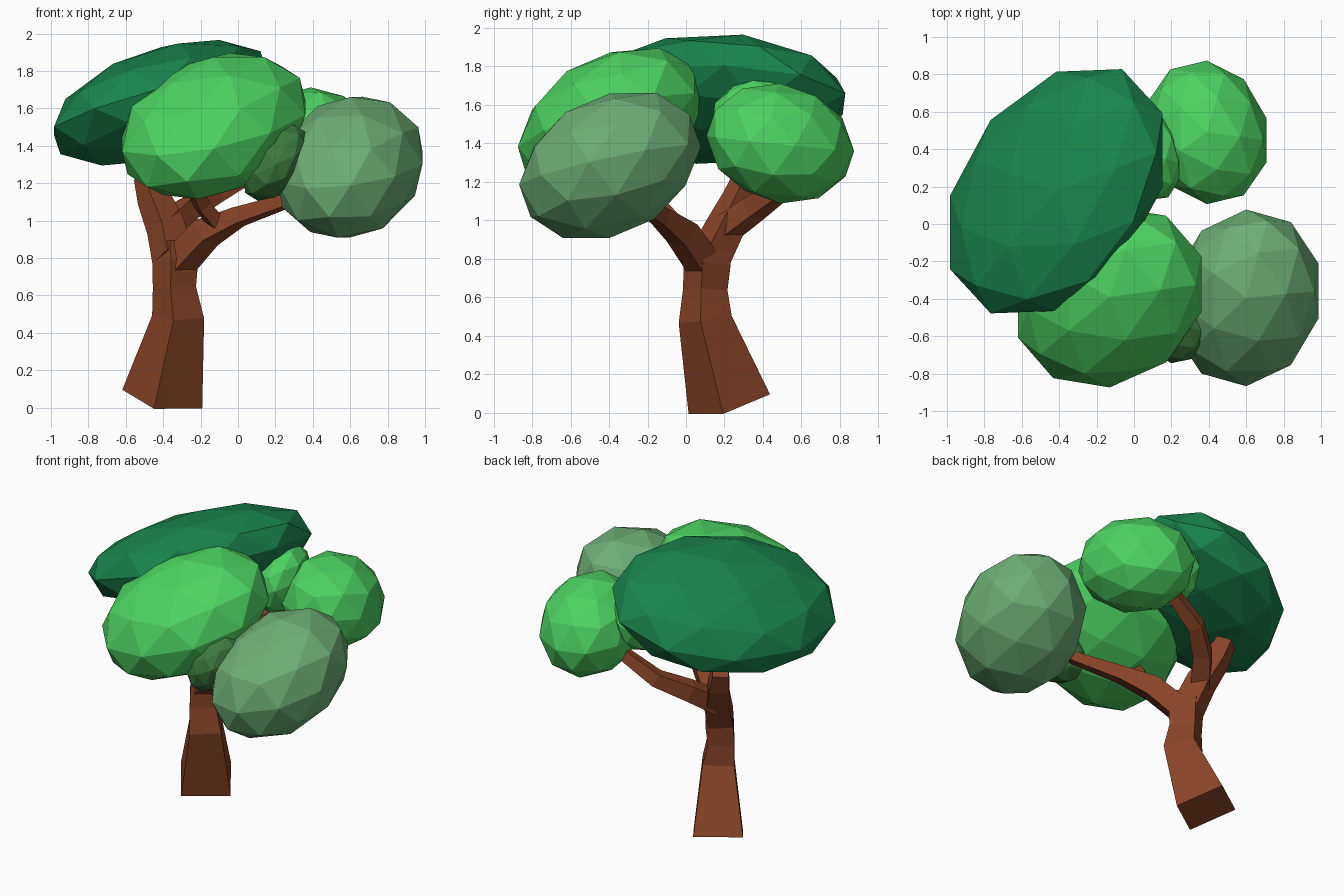
import bpy, bmesh
from mathutils import Vector, Matrix
from math import sqrt

if "Cube" in bpy.data.objects:
    bpy.data.objects.remove(bpy.data.objects["Cube"])


def material(name, rgb):
    m = bpy.data.materials.new(name)
    m.diffuse_color = (*rgb, 1)
    m.use_nodes = True
    m.node_tree.nodes["Principled BSDF"].inputs["Base Color"].default_value = m.diffuse_color
    return m


def add_object(name, bm, mat):
    bmesh.ops.recalc_face_normals(bm, faces=bm.faces)
    me = bpy.data.meshes.new(name)
    bm.to_mesh(me)
    bm.free()
    me.materials.append(mat)
    ob = bpy.data.objects.new(name, me)
    bpy.context.collection.objects.link(ob)
    return ob


def clump(name, centre, half, lean, mat):
    """Faceted leaf clump: half extents, and lean = xy, xz, yz shear terms."""
    a, b, c = half
    xy, xz, yz = lean
    l21, l31 = xy / a, xz / a
    l22 = sqrt(b * b - l21 ** 2)
    l32 = (yz - l31 * l21) / l22
    l33 = sqrt(c * c - l31 ** 2 - l32 ** 2)
    shape = Matrix(((a, 0, 0), (l21, l22, 0), (l31, l32, l33)))
    bm = bmesh.new()
    bmesh.ops.create_icosphere(bm, subdivisions=2, radius=1.03)
    for v in bm.verts:
        v.co = shape @ v.co + Vector(centre)
    add_object(name, bm, mat)


def limb(name, path, mat):
    """Square-section limb swept through (x, y, z, half side) points."""
    pts = [Vector(p[:3]) for p in path]
    bm = bmesh.new()
    rings = []
    for i, p in enumerate(pts):
        t = Vector()
        if i > 0:
            t += (p - pts[i - 1]).normalized()
        if i < len(pts) - 1:
            t += (pts[i + 1] - p).normalized()
        t.normalize()
        u = Vector((0.82, 0.57, 0))
        if name == "back_branch":
            u = Vector((0.57, -0.82, 0))
        u = (u - t * u.dot(t)).normalized()
        w = t.cross(u)
        r = path[i][3]
        rings.append([bm.verts.new(p + u * r * s + w * r * q)
                      for s, q in ((-1, -1), (1, -1), (1, 1), (-1, 1))])
    for lo, hi in zip(rings, rings[1:]):
        for k in range(4):
            j = (k + 1) % 4
            bm.faces.new((lo[k], lo[j], hi[j], hi[k]))
    bm.faces.new(rings[0])
    bm.faces.new(rings[-1])
    add_object(name, bm, mat)


bark = material("bark", (0.25, 0.058, 0.02))
deep = material("deep_green", (0.01, 0.23, 0.075))
bright = material("bright_green", (0.075, 0.65, 0.12))
sage = material("sage_green", (0.15, 0.42, 0.18))
moss = material("moss_green", (0.045, 0.2, 0.05))

# Trunk and branches
limb("trunk", [(-.405, .225, .045, .157), (-.32, .10, .485, .10),
               (-.34, .10, .64, .083), (-.335, .11, .78, .088),
               (-.345, .13, .88, .07)], bark)
limb("right_branch", [(-.33, .10, .76, .07), (-.17, -.02, .935, .066),
                      (0, -.13, 1.02, .045), (.26, -.27, 1.105, .032),
                      (.42, -.34, 1.17, .03)], bark)
limb("left_branch", [(-.35, .12, .80, .08), (-.385, .20, .96, .075),
                     (-.45, .28, 1.12, .065), (-.49, .32, 1.24, .05)], bark)
limb("back_branch", [(-.385, .20, .95, .06), (-.27, .35, 1.06, .055),
                     (-.11, .48, 1.15, .045), (.12, .52, 1.28, .035)], bark)
limb("front_twig", [(-.10, -.06, .97, .04), (-.19, -.15, 1.08, .035),
                    (-.25, -.26, 1.2, .03)], bark)

# Leaf clumps
clump("crown_leaves", (-.415, .175, 1.63), (.58, .66, .335), (.13, .09, -.012), deep)
clump("front_leaves", (-.13, -.39, 1.505), (.5, .475, .39), (.035, .05, .062), bright)
clump("right_leaves", (.6, -.395, 1.285), (.395, .46, .38), (.015, .02, .046), sage)
clump("back_leaves", (.39, .49, 1.4), (.325, .375, .305), (-.014, 0, -.014), bright)
clump("small_back_leaves", (.08, .38, 1.51), (.17, .25, .22), (-.01, .01, 0), bright)
clump("small_front_leaves", (.2, -.54, 1.31), (.175, .2, .2), (-.005, .015, 0), moss)
